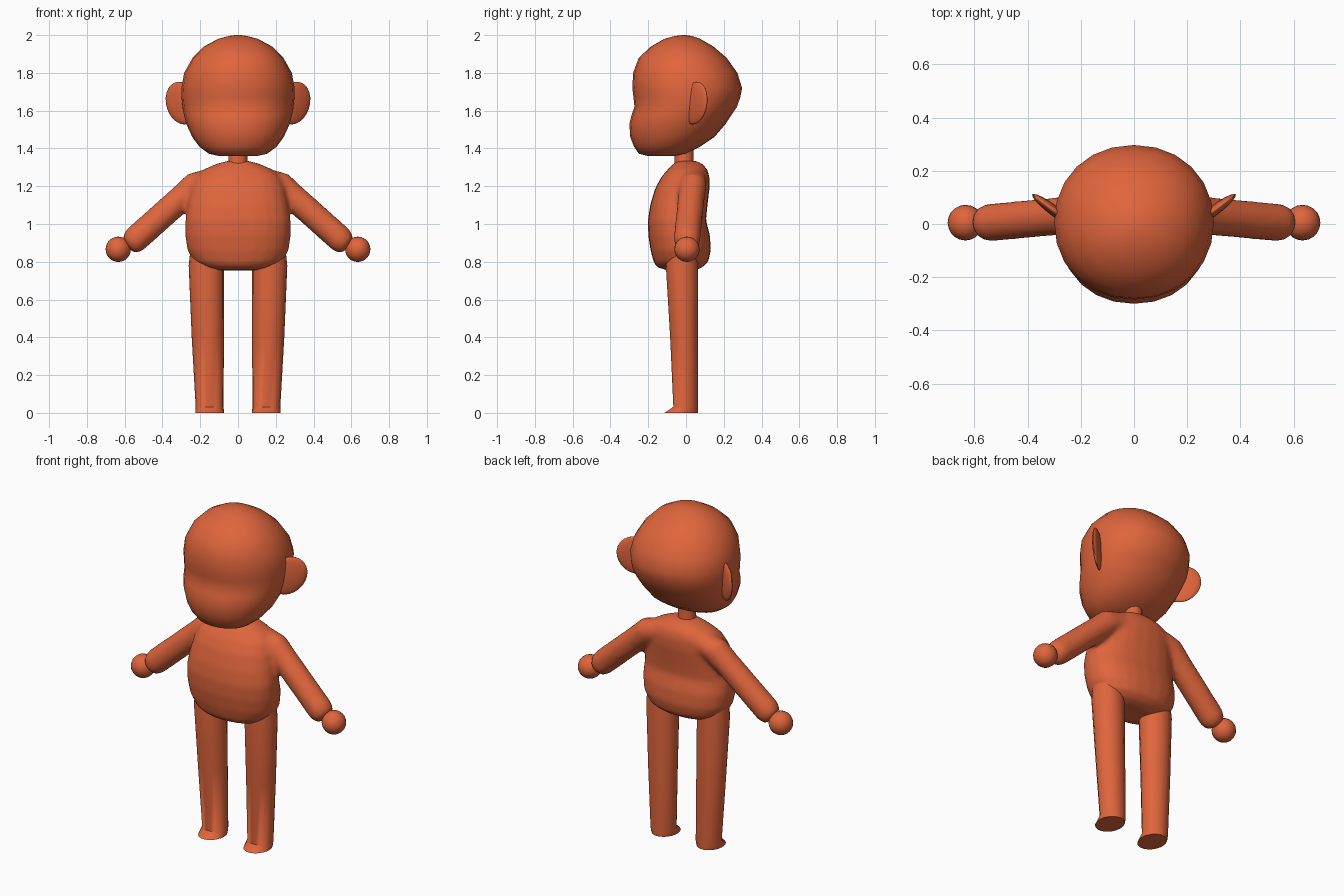
import bpy, bmesh, math
from mathutils import Vector

if "Cube" in bpy.data.objects:
    bpy.data.objects.remove(bpy.data.objects["Cube"])

clay = bpy.data.materials.new("terracotta")
clay.diffuse_color = (0.74, 0.13, 0.045, 1)
clay.use_nodes = True
clay.node_tree.nodes["Principled BSDF"].inputs["Base Color"].default_value = clay.diffuse_color


def finish(bm, name, angle=60):
    bmesh.ops.recalc_face_normals(bm, faces=bm.faces)
    mesh = bpy.data.meshes.new(name)
    bm.to_mesh(mesh)
    bm.free()
    mesh.materials.append(clay)
    ob = bpy.data.objects.new(name, mesh)
    bpy.context.collection.objects.link(ob)
    bpy.ops.object.select_all(action='DESELECT')
    ob.select_set(True)
    bpy.context.view_layer.objects.active = ob
    bpy.ops.object.shade_smooth_by_angle(angle=math.radians(angle))
    return ob


def skin(bm, rings):
    """Bridge rings of points and cap both ends."""
    loops = [[bm.verts.new(p) for p in ring] for ring in rings]
    n = len(loops[0])
    for a, b in zip(loops, loops[1:]):
        for i in range(n):
            j = (i + 1) % n
            bm.faces.new((a[i], a[j], b[j], b[i]))
    bm.faces.new(loops[0])
    bm.faces.new(loops[-1])


def stack(bm, profile, n=20, power=2.0):
    """Stack rounded sections: (z, x centre, half width, front y, back y)."""
    rings = []
    for z, cx, w, front, back in profile:
        cy, d, ring = (front + back) / 2, (back - front) / 2, []
        for i in range(n):
            a = 2 * math.pi * i / n
            c, s = math.cos(a), math.sin(a)
            ring.append((cx + w * math.copysign(abs(c) ** (2 / power), c),
                         cy + d * math.copysign(abs(s) ** (2 / power), s), z))
        rings.append(ring)
    skin(bm, rings)


def tube(bm, points, n=16):
    """Round limb along (centre, radius) points."""
    axis = (Vector(points[-1][0]) - Vector(points[0][0])).normalized()
    u = axis.cross(Vector((0, 1, 0))).normalized()
    v = axis.cross(u)
    skin(bm, [[Vector(p) + r * (u * math.cos(2 * math.pi * i / n) +
                                v * math.sin(2 * math.pi * i / n))
               for i in range(n)] for p, r in points])


# Head with a bulging muzzle and a slanted back of the skull
bm = bmesh.new()
stack(bm, [(1.36, 0, .10, -.20, -.06), (1.372, 0, .155, -.25, 0),
           (1.41, 0, .205, -.275, .075), (1.46, 0, .242, -.295, .15),
           (1.53, 0, .274, -.30, .21), (1.58, 0, .287, -.287, .243),
           (1.62, 0, .294, -.273, .27), (1.67, 0, .299, -.278, .287),
           (1.72, 0, .30, -.284, .297), (1.80, 0, .285, -.28, .272),
           (1.88, 0, .24, -.25, .215), (1.94, 0, .18, -.185, .145),
           (1.98, 0, .105, -.115, .075), (1.995, 0, .05, -.06, .03),
           (2.0, 0, .015, -.025, .0)], 24, 2.1)
finish(bm, "head")

# Torso and arms fused into one soft surface
bm = bmesh.new()
stack(bm, [(.755, 0, .12, -.10, .05), (.772, 0, .19, -.155, .09),
           (.80, 0, .235, -.172, .118), (.86, 0, .268, -.188, .132),
           (.94, 0, .28, -.20, .127), (1.02, 0, .279, -.202, .106),
           (1.10, 0, .268, -.19, .114), (1.19, 0, .25, -.163, .125),
           (1.25, 0, .225, -.13, .125), (1.29, 0, .18, -.095, .112),
           (1.32, 0, .11, -.065, .085), (1.335, 0, .05, -.045, .05)],
      24, 2.3)
for s in (-1, 1):
    tube(bm, [((s * .13, .04, 1.235), .07), ((s * .22, .035, 1.206), .075),
              ((s * .30, .028, 1.136), .071), ((s * .545, .005, .917), .071),
              ((s * .572, .004, .893), .060), ((s * .585, .003, .88), .03)])
body = finish(bm, "torso_and_arms")
fuse = body.modifiers.new("fuse", 'REMESH')
fuse.mode = 'VOXEL'
fuse.voxel_size = .014
fuse.use_smooth_shade = True
soften = body.modifiers.new("soften", 'SMOOTH')
soften.factor = .5
soften.iterations = 5

# Neck
bm = bmesh.new()
stack(bm, [(1.30, 0, .056, -.065, .045), (1.34, 0, .05, -.06, .04),
           (1.43, 0, .05, -.06, .04)], 16)
finish(bm, "neck")

for s, side in ((-1, "right"), (1, "left")):
    # Tapering leg with a small pointed toe lip at the floor
    bm = bmesh.new()
    stack(bm, [(0, s * .15, .075, -.115, .065),
               (.012, s * .15, .075, -.098, .065),
               (.032, s * .15, .074, -.068, .065),
               (.40, s * .16, .085, -.085, .065),
               (.78, s * .168, .093, -.108, .066),
               (.88, s * .165, .085, -.10, .06)], 18)
    finish(bm, side + "_leg", 50)

    # Ball hand
    bm = bmesh.new()
    bmesh.ops.create_uvsphere(bm, u_segments=20, v_segments=12, radius=.067)
    bmesh.ops.translate(bm, verts=bm.verts, vec=(s * .634, .005, .866))
    finish(bm, side + "_hand")

    # Thin ear disc, swept backwards and leaning forwards at the lobe
    bm = bmesh.new()
    bmesh.ops.create_uvsphere(bm, u_segments=20, v_segments=12, radius=1)
    out, flat = Vector((.8, .6, 0)), Vector((-.6, .8, 0))
    for v in bm.verts:
        p = Vector((.298, .048, 1.64)) + out * v.co.x * .105 + flat * v.co.y * .02
        p.z += v.co.z * .113
        p += out * v.co.z * .018
        v.co = (s * p.x, p.y, p.z)
    finish(bm, side + "_ear")
